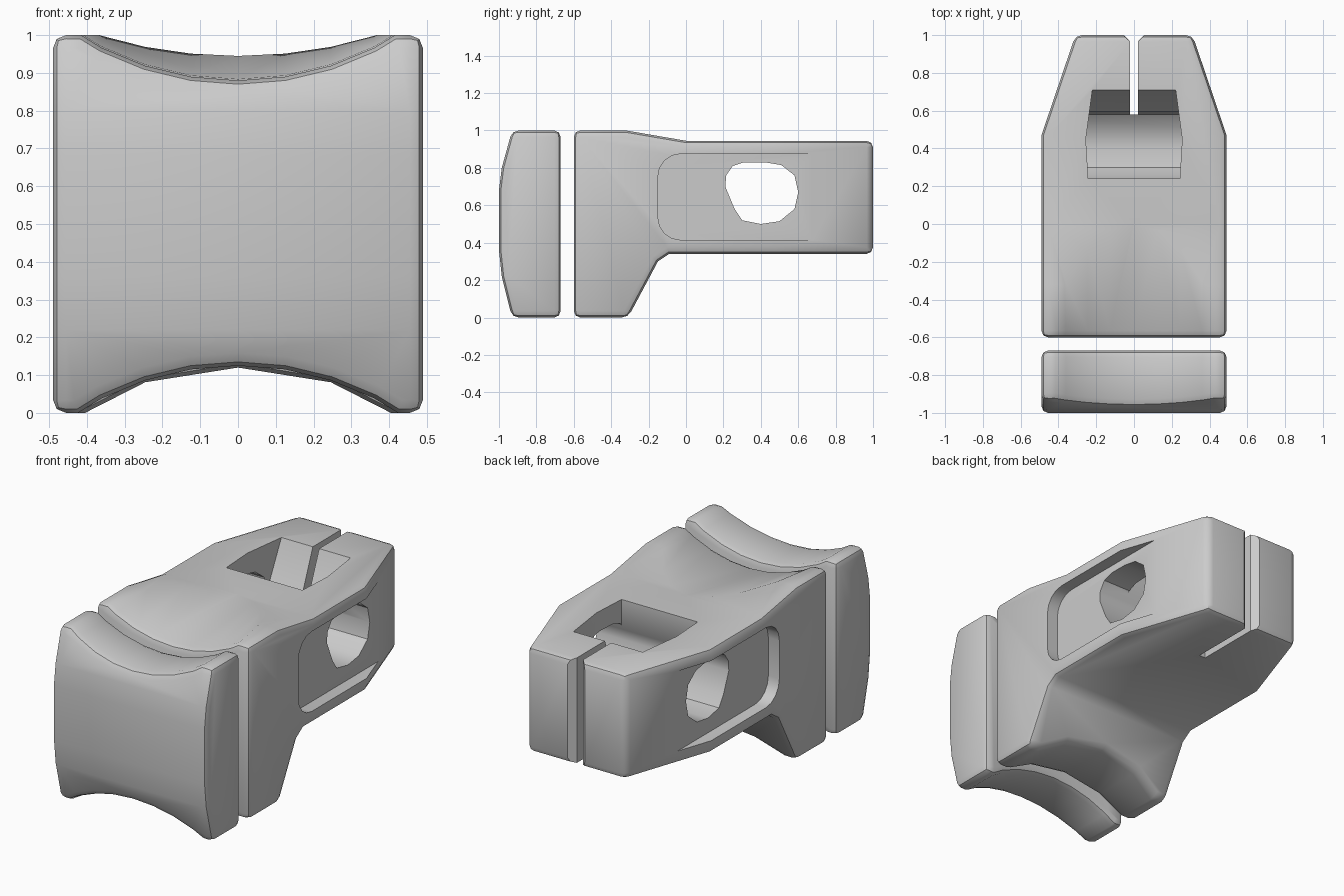
import bpy, bmesh, math
from mathutils import Vector

if "Cube" in bpy.data.objects:
    bpy.data.objects.remove(bpy.data.objects["Cube"])


def prism(name, pts, axis, lo, hi, rise=0.0):
    """Extrude a 2D outline along an axis; rise tilts it upward along y."""
    def place(p, t):
        if axis == 'x':
            return Vector((t, p[0], p[1]))
        if axis == 'y':
            return Vector((p[0], t, p[1] + rise * (t + 0.6)))
        return Vector((p[0], p[1], t))
    bm = bmesh.new()
    a = [bm.verts.new(place(p, lo)) for p in pts]
    b = [bm.verts.new(place(p, hi)) for p in pts]
    n = len(pts)
    bm.faces.new(a)
    bm.faces.new(b[::-1])
    for i in range(n):
        bm.faces.new((a[i], b[i], b[(i + 1) % n], a[(i + 1) % n]))
    bmesh.ops.recalc_face_normals(bm, faces=bm.faces)
    me = bpy.data.meshes.new(name)
    bm.to_mesh(me)
    bm.free()
    ob = bpy.data.objects.new(name, me)
    bpy.context.collection.objects.link(ob)
    return ob


def apply_mod(ob, mod):
    bpy.ops.object.select_all(action='DESELECT')
    bpy.context.view_layer.objects.active = ob
    ob.select_set(True)
    bpy.ops.object.modifier_apply(modifier=mod.name)


def boolean(ob, cutter, op='DIFFERENCE'):
    m = ob.modifiers.new("cut", 'BOOLEAN')
    m.operation, m.object, m.solver = op, cutter, 'EXACT'
    apply_mod(ob, m)
    bpy.data.objects.remove(cutter)


def bevel(ob, width):
    m = ob.modifiers.new("bevel", 'BEVEL')
    m.width, m.segments = width, 2
    m.limit_method, m.angle_limit = 'ANGLE', math.radians(38)
    m.use_clamp_overlap = False
    apply_mod(ob, m)


def circle(r, cz, n=40):
    return [(r * math.cos(2 * math.pi * i / n), cz + r * math.sin(2 * math.pi * i / n))
            for i in range(n)]


def mirrored(half):
    return half + [(-x, y) for x, y in reversed(half)]


R = 0.795

# Front clamp plate with concave top and bottom
plate = prism("clamp_plate", [(-1, .68), (-1, .36), (-.985, .22), (-.93, 0), (-.67, 0),
                              (-.67, 1), (-.93, 1), (-.985, .8)], 'x', -.49, .49)
boolean(plate, prism("cut", circle(R, .88 + R), 'y', -1.5, -.63))
boolean(plate, prism("cut", circle(R, .125 - R), 'y', -1.5, -.63))
bevel(plate, .035)

# Main body: side profile trimmed by the tapered plan outline
body = prism("clamp_body", [(-.6, 0), (-.31, 0), (-.15, .30), (-.09, .34), (1, .34),
                            (1, .945), (0, .945), (-.32, 1), (-.6, 1)], 'x', -.8, .8)
plan = mirrored([(.49, -2), (.49, .47), (.14, 1.5)])
boolean(body, prism("cut", plan, 'z', -1, 2), 'INTERSECT')

# Tilted scoop on top, straight scoop underneath
boolean(body, prism("cut", circle(R, .88 + R), 'y', -.9, .6, .108))
boolean(body, prism("cut", circle(R, .12 - R, 20), 'y', -.9, .1))
bevel(body, .035)

# Shallow rounded recess on each side
recess = [(1.2, .415), (1.2, .875)]
for cz, a0 in ((.755, 90), (.535, 180)):
    recess += [(-.03 + .12 * math.cos(math.radians(a0 + 22.5 * k)),
                cz + .12 * math.sin(math.radians(a0 + 22.5 * k))) for k in range(5)]
for s in (-1, 1):
    boolean(body, prism("cut", recess, 'x', *sorted((s * .42, s * .7))))

# Cross hole through the sides
hole = [(.21, .70), (.215, .76), (.25, .81), (.31, .83), (.42, .83), (.51, .815),
        (.58, .76), (.60, .67), (.58, .58), (.50, .515), (.40, .50), (.30, .52), (.26, .58)]
boolean(body, prism("cut", hole, 'x', -.7, .7))

# Top pocket with sloping back wall, opening into the cross hole
pocket = prism("pocket", [(.24, 1.1), (.24, .68), (.42, .60), (.585, .67), (.61, .70),
                          (.71, .945), (.71, 1.1)], 'x', -.4, .4)
boolean(pocket, prism("cut", mirrored([(.24, .2), (.255, .45), (.215, .75)]), 'z', 0, 2),
        'INTERSECT')
boolean(body, pocket)

# Clamping slit with flared mouth
boolean(body, prism("cut", mirrored([(.02, .58), (.02, .965), (.065, 1.01)]), 'z', 0, 2))

for ob in (plate, body):
    bpy.ops.object.select_all(action='DESELECT')
    bpy.context.view_layer.objects.active = ob
    ob.select_set(True)
    bpy.ops.object.shade_smooth_by_angle(angle=math.radians(35))
